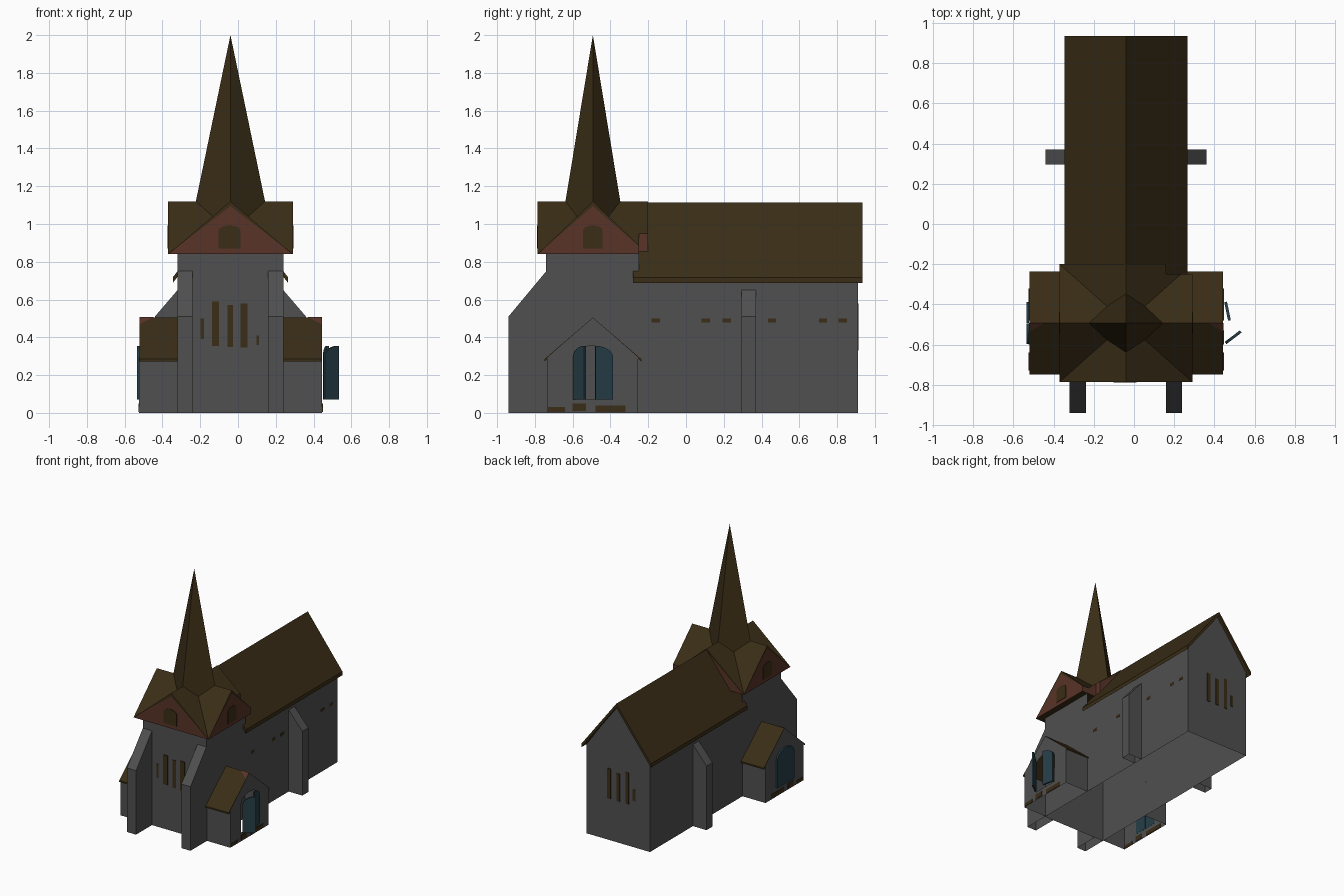
import bpy, bmesh, math
from mathutils import Vector

if "Cube" in bpy.data.objects:
    bpy.data.objects.remove(bpy.data.objects["Cube"])


def material(name, rgb):
    m = bpy.data.materials.new(name)
    m.diffuse_color = (*rgb, 1)
    m.use_nodes = True
    m.node_tree.nodes["Principled BSDF"].inputs["Base Color"].default_value = m.diffuse_color
    return m


STONE = material("grey stone", (0.08, 0.08, 0.08))
BROWN = material("brown shingle", (0.042, 0.026, 0.008))
RED = material("red gable", (0.098, 0.033, 0.021))
TEAL = material("teal door", (0.019, 0.048, 0.063))

CX, CY = -0.04, -0.493      # tower centre
XL, XR = -0.32, 0.24        # wall planes


def build(name, verts, faces, mats, index=None, recalc=True):
    me = bpy.data.meshes.new(name)
    me.from_pydata(verts, [], faces)
    for m in mats:
        me.materials.append(m)
    if index:
        for p, i in zip(me.polygons, index):
            p.material_index = i
    bm = bmesh.new()
    bm.from_mesh(me)
    # the building is open underneath: drop faces lying on the ground
    floor = [f for f in bm.faces if all(v.co.z < 0.001 for v in f.verts)]
    bmesh.ops.delete(bm, geom=floor, context='FACES')
    if recalc:
        bmesh.ops.recalc_face_normals(bm, faces=bm.faces)
    bm.to_mesh(me)
    bm.free()
    ob = bpy.data.objects.new(name, me)
    bpy.context.collection.objects.link(ob)
    return ob


def prisms(name, axis, profiles, a, b, mat, cap_a=True, cap_b=True):
    """Extrude (horizontal, z) profiles along x or y from a to b."""
    verts, faces = [], []
    for prof in profiles:
        o, n = len(verts), len(prof)
        for t in (a, b):
            verts += [(t, p, q) if axis == 'x' else (p, t, q) for p, q in prof]
        faces += [(o + i, o + (i + 1) % n, o + n + (i + 1) % n, o + n + i) for i in range(n)]
        if cap_a:
            faces.append(tuple(range(o, o + n)))
        if cap_b:
            faces.append(tuple(range(o + n, o + 2 * n)))
    return build(name, verts, faces, [mat])


def rect(p0, p1, z0, z1):
    return [(p0, z0), (p1, z0), (p1, z1), (p0, z1)]


def roof_profile(c, half, eave, ridge, t):
    return [(c - half, eave), (c, ridge), (c + half, eave),
            (c + half, eave - t), (c, ridge - t), (c - half, eave - t)]


def arch(c, w, z0, shoulder, top, n=8):
    pts = [(c - w, z0), (c + w, z0)]
    return pts + [(c + w * math.cos(math.pi * i / n),
                   shoulder + (top - shoulder) * math.sin(math.pi * i / n)) for i in range(n + 1)]


# Nave walls with back gable, and tower shaft
prisms("nave_walls", 'y', [[(XL, 0), (XR, 0), (XR, 0.71), (CX, 1.095), (XL, 0.71)]],
       -0.25, 0.91, STONE, cap_a=False)
prisms("tower_walls", 'y', [rect(XL, XR, 0, 0.845)], -0.74, -0.25, STONE, cap_b=False)
prisms("nave_roof", 'y', [roof_profile(CX, 0.305, 0.718, 1.115, 0.03)], -0.28, 0.935, BROWN)

# Buttresses
front = [(-0.74, 0), (-0.94, 0), (-0.94, 0.51), (-0.74, 0.75)]
for side, x in (("left", XL), ("right", XR - 0.08)):
    prisms("front_buttress_" + side, 'x', [front], x, x + 0.08, STONE)
for side, x, d in (("left", XL, -0.12), ("right", XR, 0.12)):
    prisms("nave_buttress_" + side, 'y',
           [[(x, 0), (x + d, 0), (x + d, 0.51), (x, 0.65)]], 0.295, 0.37, STONE)

# Belfry: cross gables with valleys running to the corners
hx, hy, z0, z1, zr = 0.33, 0.293, 0.84, 1.12, 1.095
verts = [(CX, CY, z1)]
faces, idx = [(1, 4, 7, 10)], [1]
for (sx, sy), (gx, gy) in (((-1, -1), (0, -1)), ((1, -1), (1, 0)), ((1, 1), (0, 1)), ((-1, 1), (-1, 0))):
    verts += [(CX + sx * hx, CY + sy * hy, z0),
              (CX + gx * hx, CY + gy * hy, z1), (CX + gx * hx, CY + gy * hy, zr)]
for k in range(4):
    c, top, low = 1 + 3 * k, 2 + 3 * k, 3 + 3 * k
    nxt = 1 + 3 * ((k + 1) % 4)
    faces += [(c, top, 0), (top, nxt, 0), (c, nxt, low), (c, low, top), (low, nxt, top)]
    idx += [1, 1, 0, 1, 1]
belfry = build("belfry", verts, faces, [RED, BROWN], idx)

# Notch in the back right corner of the belfry
cutter = prisms("notch_cutter", 'y', [rect(0.16, 0.4, 0.7, 1.3)], -0.25, -0.1, RED)
cutter.hide_render = True
mod = belfry.modifiers.new("notch", 'BOOLEAN')
mod.operation = 'DIFFERENCE'
mod.solver = 'EXACT'
mod.object = cutter
bpy.context.view_layer.objects.active = belfry
belfry.select_set(True)
bpy.ops.object.modifier_apply(modifier="notch")
bpy.data.objects.remove(cutter)

# Spire: four sides, corners on the ridges
k = (2 - 1.0) / (2 - 1.12)
rx, ry = 0.183 * k, 0.145 * k
build("spire", [(CX - rx, CY, 1), (CX, CY - ry, 1), (CX + rx, CY, 1), (CX, CY + ry, 1), (CX, CY, 2)],
      [(0, 1, 4), (1, 2, 4), (2, 3, 4), (3, 0, 4), (0, 3, 2, 1)], [BROWN])

# Belfry windows
prisms("belfry_window_front", 'y', [arch(CX - 0.005, 0.057, 0.87, 0.965, 0.992)],
       CY - hy - 0.004, CY - hy + 0.004, BROWN)
for side, x in (("left", CX - hx), ("right", CX + hx)):
    prisms("belfry_window_" + side, 'x', [arch(CY, 0.052, 0.87, 0.965, 0.992)],
           x - 0.004, x + 0.004, BROWN)

# Slit windows, front and back
slits = [(-0.198, -0.18, 0.39, 0.5), (-0.138, -0.1, 0.355, 0.59), (-0.056, -0.027, 0.35, 0.57),
         (0.012, 0.05, 0.345, 0.58), (0.098, 0.11, 0.36, 0.41)]
prisms("front_slit_windows", 'y', [rect(*s) for s in slits], -0.744, -0.736, BROWN)
slits = [(0.025, 0.055, 0.33, 0.57), (-0.055, -0.027, 0.33, 0.55),
         (-0.135, -0.105, 0.33, 0.58), (-0.193, -0.17, 0.37, 0.46)]
prisms("back_slit_windows", 'y', [rect(*s) for s in slits], 0.906, 0.914, BROWN)
prisms("small_side_windows", 'x',
       [rect(y - 0.022, y + 0.022, 0.478, 0.5) for y in (-0.16, 0.105, 0.215, 0.455, 0.725, 0.83)],
       XR - 0.004, XR + 0.002, BROWN)

# Porches
W, EAVE, RIDGE = 0.24, 0.293, 0.505
DW, DB, DS, DT = 0.105, 0.07, 0.295, 0.355     # door half width, base, shoulder, top


def porch(side, inner, outer):
    s = 1 if outer > inner else -1
    prisms("porch_roof_" + side, 'x', [roof_profile(CY, 0.257, 0.284, RIDGE, 0.012)],
           inner, outer - s * 0.002, BROWN)
    # side walls and a gable wall in two halves around the arched opening
    verts, faces = [], []
    for m in (-1, 1):
        y = CY + m * W
        half = [(W, 0), (0, 0), (0, DB), (DW, DB)]
        half += [(DW * math.cos(a * math.pi / 12), DS + (DT - DS) * math.sin(a * math.pi / 12))
                 for a in range(7)]
        half += [(0, RIDGE), (W, EAVE)]
        o = len(verts)
        verts += [(outer, CY + m * h, z) for h, z in half]
        f = list(range(o, o + len(half)))
        # half outline runs clockwise seen along +x when m is positive
        faces.append(f if m * s < 0 else f[::-1])
        o = len(verts)
        verts += [(inner, y, 0), (outer, y, 0), (outer, y, EAVE), (inner, y, EAVE)]
        f = [o, o + 1, o + 2, o + 3]
        faces.append(f if m * s < 0 else f[::-1])
    build("porch_walls_" + side, verts, faces, [STONE], recalc=False)
    # brown patches along the foot of the porch
    prisms("porch_base_patches_" + side, 'x',
           [rect(-0.73, -0.64, 0.004, 0.03), rect(-0.6, -0.53, 0.01, 0.05), rect(-0.48, -0.32, 0.006, 0.04)],
           outer - 0.003, outer + 0.003, BROWN)
    # red corner at the ridge end of the front slope
    g = (RIDGE - 0.284) / 0.257
    x = outer - s * 0.001
    build("porch_red_corner_" + side,
          [(x, CY, RIDGE + 0.002), (x - s * 0.075, CY, RIDGE + 0.002),
           (x, CY - 0.045, RIDGE + 0.002 - 0.045 * g)], [(0, 1, 2) if s < 0 else (2, 1, 0)], [RED], recalc=False)


porch("left", XL, -0.523)
porch("right", XR, 0.446)


def door(name, hinge, tip, t=0.014):
    """Half-arched leaf standing between two plan points."""
    h, e = Vector((*hinge, 0)), Vector((*tip, 0))
    d = e - h
    n = Vector((-d.y, d.x, 0)).normalized() * t / 2
    prof = [(0, DB), (1, DB)] + [(1 - math.cos(a * math.pi / 12),
                                  DS + (DT - DS) * math.sin(a * math.pi / 12)) for a in range(6, -1, -1)]
    c = len(prof)
    verts = [h + d * p + Vector((0, 0, z)) + o for o in (-n, n) for p, z in prof]
    faces = [tuple(range(c)), tuple(range(c, 2 * c))]
    faces += [(i, (i + 1) % c, c + (i + 1) % c, c + i) for i in range(c)]
    build(name, verts, faces, [TEAL])


# Right doors stand open, left doors are shut
door("right_door_back_leaf", (0.456, -0.388), (0.475, -0.48))
door("right_door_front_leaf", (0.456, -0.592), (0.531, -0.535))
door("left_door_back_leaf", (-0.529, -0.388), (-0.529, -0.492))
door("left_door_front_leaf", (-0.529, -0.598), (-0.529, -0.494))
